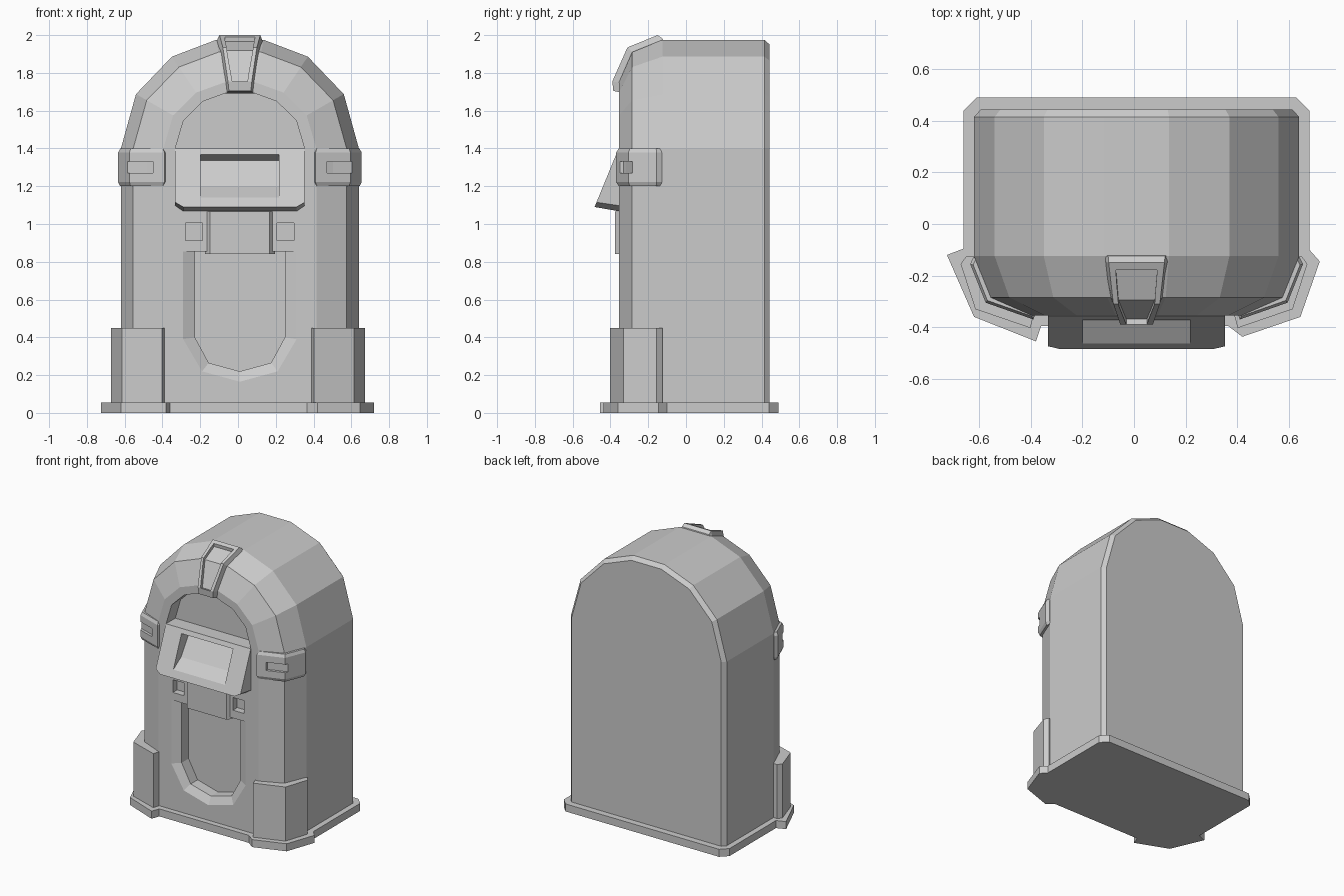
import bpy, bmesh

if "Cube" in bpy.data.objects:
    bpy.data.objects.remove(bpy.data.objects["Cube"])

CX = 0.01  # cabinet centre line


def loft(name, rings):
    """Skin matching rings of points and cap both ends."""
    bm = bmesh.new()
    vs = [[bm.verts.new(p) for p in r] for r in rings]
    n = len(rings[0])
    for a, b in zip(vs, vs[1:]):
        for i in range(n):
            j = (i + 1) % n
            bm.faces.new((a[i], a[j], b[j], b[i]))
    bm.faces.new(vs[0])
    bm.faces.new(vs[-1])
    bmesh.ops.recalc_face_normals(bm, faces=bm.faces)
    me = bpy.data.meshes.new(name)
    bm.to_mesh(me)
    bm.free()
    ob = bpy.data.objects.new(name, me)
    bpy.context.collection.objects.link(ob)
    return ob


def cut(ob, *cutters):
    """Subtract each cutter from the object."""
    bpy.context.view_layer.objects.active = ob
    for c in cutters:
        c.hide_render = True
        m = ob.modifiers.new("cut", 'BOOLEAN')
        m.operation = 'DIFFERENCE'
        m.solver = 'EXACT'
        m.object = c
        bpy.ops.object.modifier_apply(modifier=m.name)


def front_ring(half, y):
    """Mirror a right-hand (x, z) outline about the centre line."""
    pts = half + [(-x, z) for x, z in reversed(half) if x > 0]
    return [(CX + x, y, z) for x, z in pts]


def arch(w, h, y, foot):
    curve = [(1, 0), (.873, .5), (.571, .845), (.2, 1)]
    half = [(w * a, 1.4 + h * b) for a, b in curve]
    if foot < 1.4:
        half.insert(0, (w, foot))
    return front_ring(half, y)


def box(name, x0, x1, y0, y1, z0, z1):
    return loft(name, [[(x0, y0, z), (x1, y0, z), (x1, y1, z), (x0, y1, z)] for z in (z0, z1)])


# Cabinet: arched sections from front to back
cabinet = loft("cabinet", [arch(.405, .35, -.355, .03), arch(.565, .51, -.285, .03),
                           arch(.63, .575, -.125, .03), arch(.63, .575, .415, .03),
                           arch(.605, .55, .443, .03)])

# Sloping selection display
def slope_y(z):
    return -.357 - (1.4 - z) * .41

face = [(.343, 1.4), (.343, 1.115), (.30, 1.09)]
back = [(.343, 1.4), (.343, 1.095), (.30, 1.065)]
display = loft("display", [[(x, slope_y(z), z) for x, _, z in front_ring(face, 0)],
                           front_ring(back, -.34)])

# Recess cutters
def span(y0, z0, y1, z1):
    return [(CX - .208, y0, z0), (CX + .208, y0, z0), (CX + .208, y1, z1), (CX - .208, y1, z1)]

screen_cut = loft("screen_cutter", [span(-.459, 1.405, -.555, 1.08), span(-.285, 1.335, -.375, 1.20)])
arch_cut = loft("arch_cutter", [arch(.342, .295, -.5, 1.4), arch(.342, .295, -.25, 1.4)])
outer = [(.30, .855), (.30, .39), (.20, .22), (0, .165)]
inner = [(.238, .855), (.238, .40), (.165, .265), (0, .22)]
panel_cut = loft("panel_cutter", [front_ring(outer, -.4), front_ring(outer, -.355),
                                  front_ring(inner, -.325), front_ring(inner, -.245)])
slots = [box("slot_cutter", CX + s * .2425 - .045, CX + s * .2425 + .045, -.45, -.305, .912, 1.005)
         for s in (-1, 1)]
cut(cabinet, arch_cut, panel_cut, screen_cut, *slots)
cut(display, screen_cut)

# Control plate under the display
loft("control_plate", [[(CX - b, -.34, z), (CX - a, -.375, z), (CX + a, -.375, z), (CX + b, -.34, z)]
                       for a, b in [(.158, .185)] for z in (.84, 1.065)])

# Base plinth
plinth = [(.365, -.395), (.42, -.437), (.645, -.36), (.72, -.145), (.68, -.10), (.68, .44), (.63, .49),
          (-.61, .49), (-.66, .44), (-.66, -.095), (-.725, -.12), (-.62, -.36), (-.38, -.455), (-.36, -.395)]
loft("plinth", [[(x, y, z) for x, y in plinth] for z in (0, .055)])

# Corner boots and upper brackets, mirrored
boot = [(.62, -.125), (.65, -.125), (.672, -.155), (.615, -.33), (.402, -.403), (.385, -.34), (.5, -.2)]
bracket = [(.62, -.128), (.632, -.128), (.645, -.155), (.585, -.305), (.40, -.37), (.39, -.34), (.5, -.2)]
groove = [(.46, -.5), (.46, -.328), (.59, -.283), (.75, -.283), (.75, -.5)]
for s, side in ((-1, "left"), (1, "right")):
    loft(side + "_boot", [[(s * x, y, z) for x, y in boot] for z in (.03, .45)])
    ob = loft(side + "_bracket", [[(CX + s * (.5 + (x - .5) * k), -.2 + (y + .2) * k, z) for x, y in bracket]
                                  for z, k in ((1.2, .92), (1.222, 1), (1.378, 1), (1.4, .92))])
    cut(ob, loft("groove_cutter", [[(CX + s * x, y, z) for x, y in groove] for z in (1.27, 1.33)]))

# Crown ornament: (half width, outer y, outer z, inner y, inner z)
stations = [(.132, -.125, 1.982, -.115, 1.95), (.13, -.15, 2.0, -.14, 1.94), (.112, -.31, 1.935, -.25, 1.88),
            (.085, -.39, 1.755, -.32, 1.74), (.08, -.385, 1.705, -.32, 1.69)]
crown = loft("crown", [[(CX - w, yi, zi), (CX - w + .022, yo, zo), (CX + w - .022, yo, zo), (CX + w, yi, zi)]
                       for w, yo, zo, yi, zi in stations])
well = [(.08, -.19, 2.1, -.175, 1.965), (.07, -.40, 2.0, -.295, 1.918), (.04, -.5, 1.78, -.368, 1.748)]
cut(crown, loft("crown_cutter", [[(CX - w, yi, zi), (CX - w, yo, zo), (CX + w, yo, zo), (CX + w, yi, zi)]
                                 for w, yo, zo, yi, zi in well]))

# Remove the spent cutters
for ob in list(bpy.data.objects):
    if ob.name.split(".")[0].endswith("_cutter"):
        bpy.data.objects.remove(ob)
